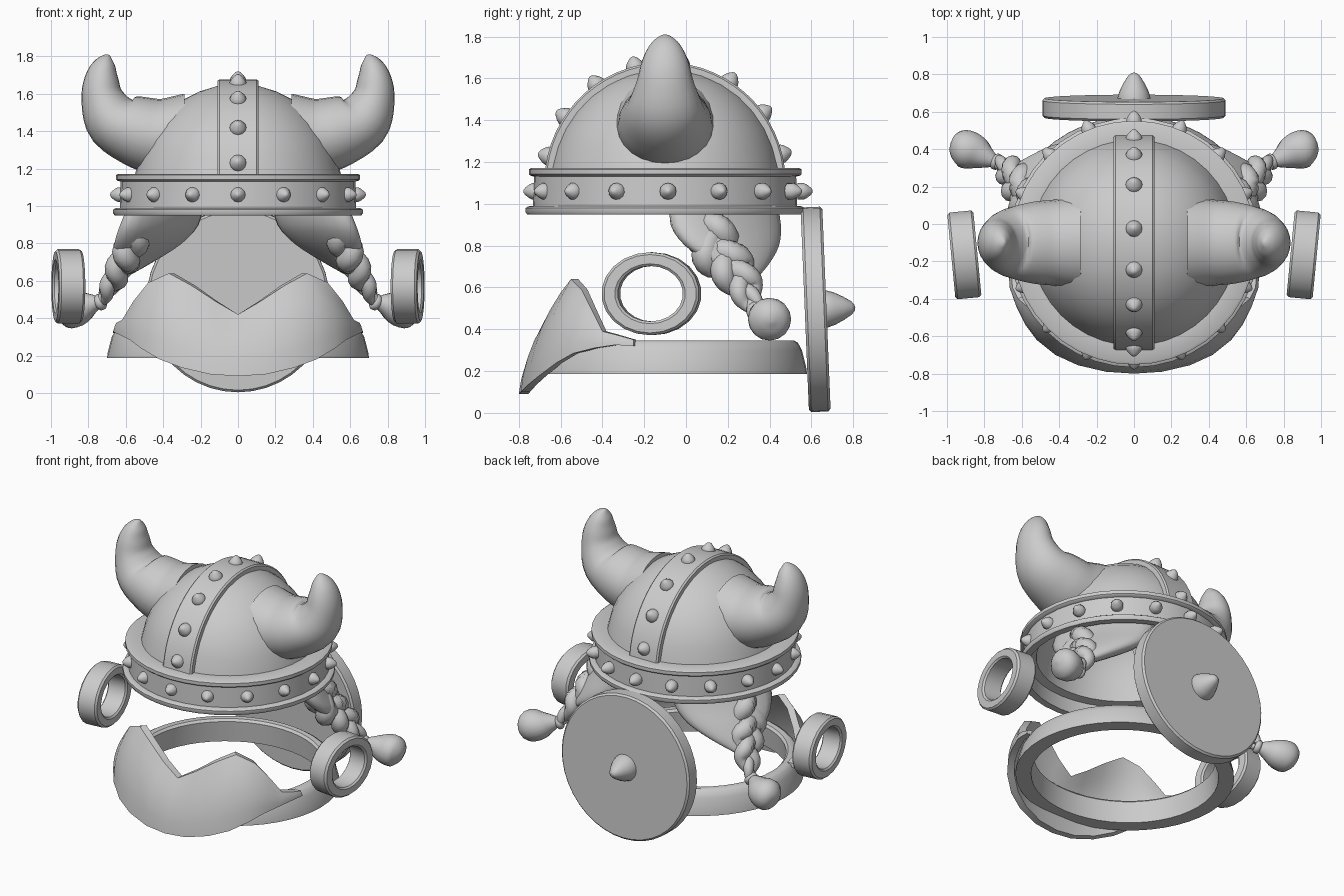
import bpy, bmesh, math
from mathutils import Vector, Matrix

if "Cube" in bpy.data.objects:
    bpy.data.objects.remove(bpy.data.objects["Cube"])

grey = bpy.data.materials.new("plain_grey")
grey.diffuse_color = (0.6, 0.6, 0.6, 1)
grey.use_nodes = True
grey.node_tree.nodes["Principled BSDF"].inputs["Base Color"].default_value = grey.diffuse_color
CY = -0.10  # helmet centre in y


def finish(name, bm, angle=35, mirror=False):
    """Turn a bmesh into a named object, with sharp edges kept."""
    if mirror:
        twin = bmesh.ops.duplicate(bm, geom=bm.verts[:] + bm.edges[:] + bm.faces[:])["geom"]
        for v in twin:
            if isinstance(v, bmesh.types.BMVert):
                v.co.x *= -1
    bmesh.ops.remove_doubles(bm, verts=bm.verts[:], dist=0.0004)
    bmesh.ops.recalc_face_normals(bm, faces=bm.faces[:])
    me = bpy.data.meshes.new(name)
    bm.to_mesh(me)
    bm.free()
    me.materials.append(grey)
    me.shade_smooth()
    me.set_sharp_from_angle(angle=math.radians(angle))
    ob = bpy.data.objects.new(name, me)
    bpy.context.collection.objects.link(ob)
    return ob


def loft(bm, rings, loop=False):
    """Skin closed rings of points; loop joins the last ring to the first."""
    vs = [[bm.verts.new(p) for p in r] for r in rings]
    n = len(vs[0])
    pairs = list(zip(vs, vs[1:])) + ([(vs[-1], vs[0])] if loop else [])
    for a, b in pairs:
        for i in range(n):
            j = (i + 1) % n
            bm.faces.new((a[i], a[j], b[j], b[i]))


def lathe(bm, profile, origin=(0, 0, 0), axis=(0, 0, 1), n=32, loop=False, sx=1, sy=1):
    """Revolve (radius, height) points round an axis."""
    rot = Vector((0, 0, 1)).rotation_difference(Vector(axis)).to_matrix().to_4x4()
    m = Matrix.Translation(origin) @ rot
    loft(bm, [[m @ Vector((r * sx * math.cos(2 * math.pi * i / n),
                           r * sy * math.sin(2 * math.pi * i / n), h))
               for i in range(n)] for r, h in profile], loop)


def smooth_path(pts, steps=4):
    """Catmull-Rom through tuples of any length."""
    out, p = [], [pts[0]] + list(pts) + [pts[-1]]
    for k in range(1, len(p) - 2):
        for s in range(steps):
            t = s / steps
            out.append([0.5 * (2 * b + (c - a) * t + (2 * a - 5 * b + 4 * c - d) * t * t
                               + (3 * b - a - 3 * c + d) * t ** 3)
                        for a, b, c, d in zip(*p[k - 1:k + 3])])
    return out + [list(pts[-1])]


def tube(bm, path, n=16, wide=(1.0, 1.0)):
    """Round tube through (x, y, z, radius) points with closed ends."""
    P = [Vector(p[:3]) for p in path]
    R = [p[3] for p in path]
    rings = []
    for i, c in enumerate(P):
        d = (P[min(i + 1, len(P) - 1)] - P[max(i - 1, 0)]).normalized()
        u = (Vector((0, 1, 0)) - d * d.y).normalized()
        v = d.cross(u)
        w = wide[0] + (wide[1] - wide[0]) * i / (len(P) - 1)
        rings.append([c + R[i] * (u * w * math.cos(2 * math.pi * k / n)
                                  + v * math.sin(2 * math.pi * k / n)) for k in range(n)])
    loft(bm, [[P[0]] * n] + rings + [[P[-1]] * n])


# Helmet dome with its rimmed band, hollow inside
arc = [math.radians(a) for a in (8, 18, 28, 38, 48, 58, 68, 78, 85, 90)]
prof = [(0.615, 0.95), (0.66, 0.95), (0.667, 0.96), (0.667, 0.98), (0.655, 0.988), (0.632, 0.99),
        (0.627, 1.13), (0.645, 1.135), (0.652, 1.142), (0.652, 1.165), (0.64, 1.172), (0.55, 1.172)]
prof += [(0.552 * math.cos(a), 1.1 + 0.552 * math.sin(a)) for a in arc[1:]]
prof += [(0.53 * math.cos(a), 1.1 + 0.53 * math.sin(a)) for a in arc[::-1]]
prof += [(0.55, 1.05), (0.605, 1.04), (0.615, 0.95)]
bm = bmesh.new()
lathe(bm, prof, (0, CY, 0), n=40)
finish("helmet", bm)

# Crest strip over the dome
bm = bmesh.new()
sections = []
for k in range(29):
    a = math.radians(7 + 166 * k / 28)
    sections.append([(x, CY + r * math.cos(a), 1.1 + r * math.sin(a))
                     for x, r in ((-0.11, 0.535), (-0.11, 0.568), (-0.1, 0.577),
                                  (0.1, 0.577), (0.11, 0.568), (0.11, 0.535))])
loft(bm, sections)
finish("crest_strip", bm)

# Studs round the band and along the crest
stud = [(0, -0.02), (0.036, -0.02), (0.037, 0.008), (0.03, 0.024), (0.017, 0.042), (0.008, 0.05), (0, 0.052)]
bm = bmesh.new()
for k in range(16):
    a = math.radians(22.5 * k)
    d = Vector((math.cos(a), math.sin(a), 0))
    lathe(bm, [(r * 1.08, h) for r, h in stud],
          Vector((d.x * 0.632, CY + 0.014 + d.y * 0.64, 1.06)), d, 12)
for deg in (14, 35.5, 57.5, 82.5, 104.5, 125, 146.5, 167):
    a = math.radians(deg)
    d = Vector((0, math.cos(a), math.sin(a)))
    lathe(bm, [(r * 1.2, h) for r, h in stud], d * 0.572 + Vector((0, CY, 1.1)), d, 12)
finish("studs", bm, 50)

# Horns
bm = bmesh.new()
tube(bm, smooth_path([(0.28, CY, 1.37, 0.23), (0.42, CY, 1.37, 0.205), (0.54, CY, 1.40, 0.19),
                      (0.665, CY, 1.46, 0.158), (0.725, CY, 1.58, 0.115), (0.728, CY, 1.685, 0.09),
                      (0.712, CY, 1.76, 0.058), (0.70, CY, 1.80, 0.022), (0.698, CY, 1.81, 0.004)]),
     24, (1.1, 1.3))
finish("horns", bm, 60, True)

# Hair sheets hanging from under the helmet
bm = bmesh.new()
rings = []
for x, y, z, length, thick in smooth_path([
        (0.38, 0.18, 1.02, 0.31, 0.09), (0.42, 0.19, 0.90, 0.32, 0.11), (0.48, 0.22, 0.80, 0.27, 0.105),
        (0.55, 0.26, 0.71, 0.16, 0.075), (0.62, 0.28, 0.63, 0.05, 0.04)], 3):
    rings.append([(x - 0.6 * length * math.cos(a) + 0.8 * thick * math.sin(a),
                   y + 0.8 * length * math.cos(a) + 0.6 * thick * math.sin(a), z)
                  for a in [2 * math.pi * k / 20 for k in range(20)]])
loft(bm, [[(0.38, 0.18, 1.02)] * 20] + rings + [[(0.62, 0.28, 0.63)] * 20])
finish("hair", bm, 60, True)

# Braids of three woven strands
spine = smooth_path([(0.54, 0.11, 0.90, 1.0), (0.57, 0.14, 0.78, 1.0), (0.62, 0.22, 0.69, 0.9),
                     (0.67, 0.285, 0.59, 0.68), (0.73, 0.33, 0.49, 0.3)], 8)
bm = bmesh.new()
for k in range(3):
    strand = []
    for i, (x, y, z, s) in enumerate(spine):
        p = i / (len(spine) - 1) * 1.3 * 2 * math.pi + k * 2 * math.pi / 3
        side, depth = 0.07 * s * math.sin(p), 0.03 * s * math.sin(2 * p)
        strand.append((x + depth - 0.2 * side, y + 0.85 * side, z + 0.45 * side, 0.06 * s + 0.004))
    tube(bm, strand, 12)
finish("braids", bm, 60, True)

# Braid ties and tufts
bm = bmesh.new()
d = Vector((0.85, 0.4, -0.3)).normalized()
lathe(bm, [(0, -0.02), (0.035, -0.02), (0.045, -0.01), (0.045, 0.01), (0.035, 0.02), (0, 0.02)],
      (0.735, 0.333, 0.487), d, 14)
tube(bm, smooth_path([(0.735, 0.33, 0.49, 0.025), (0.79, 0.355, 0.475, 0.06), (0.85, 0.385, 0.455, 0.095),
                      (0.92, 0.405, 0.445, 0.1), (0.965, 0.41, 0.435, 0.06), (0.98, 0.412, 0.43, 0.005)], 3), 16)
finish("braid_tufts", bm, 50, True)

# Open side rings, oval and turned slightly outward
bm = bmesh.new()
yaw = math.radians(-5.5)
lathe(bm, [(0.157, -0.06), (0.17, -0.07), (0.222, -0.07), (0.235, -0.058), (0.235, 0.058),
           (0.222, 0.07), (0.17, 0.07), (0.157, 0.06)],
      (0, 0, 0), (1, 0, 0), 22, loop=True)
bmesh.ops.scale(bm, vec=(1, 1, 0.845), verts=bm.verts[:])
bmesh.ops.rotate(bm, cent=(0, 0, 0), matrix=Matrix.Rotation(yaw, 3, 'Z'), verts=bm.verts[:])
bmesh.ops.translate(bm, vec=(0.907, -0.165, 0.57), verts=bm.verts[:])
finish("side_rings", bm, 35, True)

# Round shield with its boss
bm = bmesh.new()
axis = Vector((0, 0.97, 0.04)).normalized()
lathe(bm, [(0, -0.052), (0.478, -0.052), (0.49, -0.04), (0.49, 0.04), (0.478, 0.052), (0, 0.052)],
      (0, 0.62, 0.495), axis, 40)
lathe(bm, [(0, 0.03), (0.088, 0.03), (0.09, 0.05), (0.078, 0.09), (0.055, 0.135), (0.032, 0.172),
           (0.015, 0.186), (0, 0.19)], (0, 0.62, 0.495), axis, 20)
finish("shield", bm)

# Collar ring
bm = bmesh.new()
lathe(bm, [(0.60, 0.187), (0.70, 0.187), (0.698, 0.21), (0.675, 0.30), (0.655, 0.335),
           (0.635, 0.347), (0.60, 0.345), (0.585, 0.33)],
      (0, -0.09, 0), n=48, loop=True, sy=0.955)
finish("collar", bm)

# Twin-peaked front guard: upper and lower edges of one half
upper = [(0, -0.66, 0.42), (0.12, -0.64, 0.49), (0.25, -0.60, 0.575), (0.37, -0.55, 0.64),
         (0.48, -0.50, 0.59), (0.56, -0.45, 0.49), (0.62, -0.40, 0.39), (0.65, -0.34, 0.375),
         (0.655, -0.25, 0.35)]
lower = [(0, -0.80, 0.09), (0.15, -0.79, 0.10), (0.30, -0.755, 0.135), (0.42, -0.70, 0.18),
         (0.52, -0.62, 0.24), (0.58, -0.54, 0.285), (0.63, -0.44, 0.31), (0.665, -0.34, 0.325),
         (0.67, -0.25, 0.32)]
half = []
for a, b in zip(upper, lower):
    a, b = Vector(a), Vector(b)
    out = Vector((a.x, a.y + 0.1, 0)).normalized()
    bulge = 0.07 * (a - b).length
    outer = [a.lerp(b, t) + (out + Vector((0, 0, 0.3))) * bulge * 4 * t * (1 - t)
             for t in (0, 0.2, 0.4, 0.6, 0.8, 1)]
    half.append(outer + [p - out * 0.045 for p in outer[::-1]])
mirrored = [[Vector((-p.x, p.y, p.z)) for p in r] for r in half[:0:-1]]
bm = bmesh.new()
rows = mirrored + half
loft(bm, rows)
for r in (rows[0], rows[-1]):
    bm.faces.new([bm.verts.new(p) for p in r])
finish("front_guard", bm, 40)
